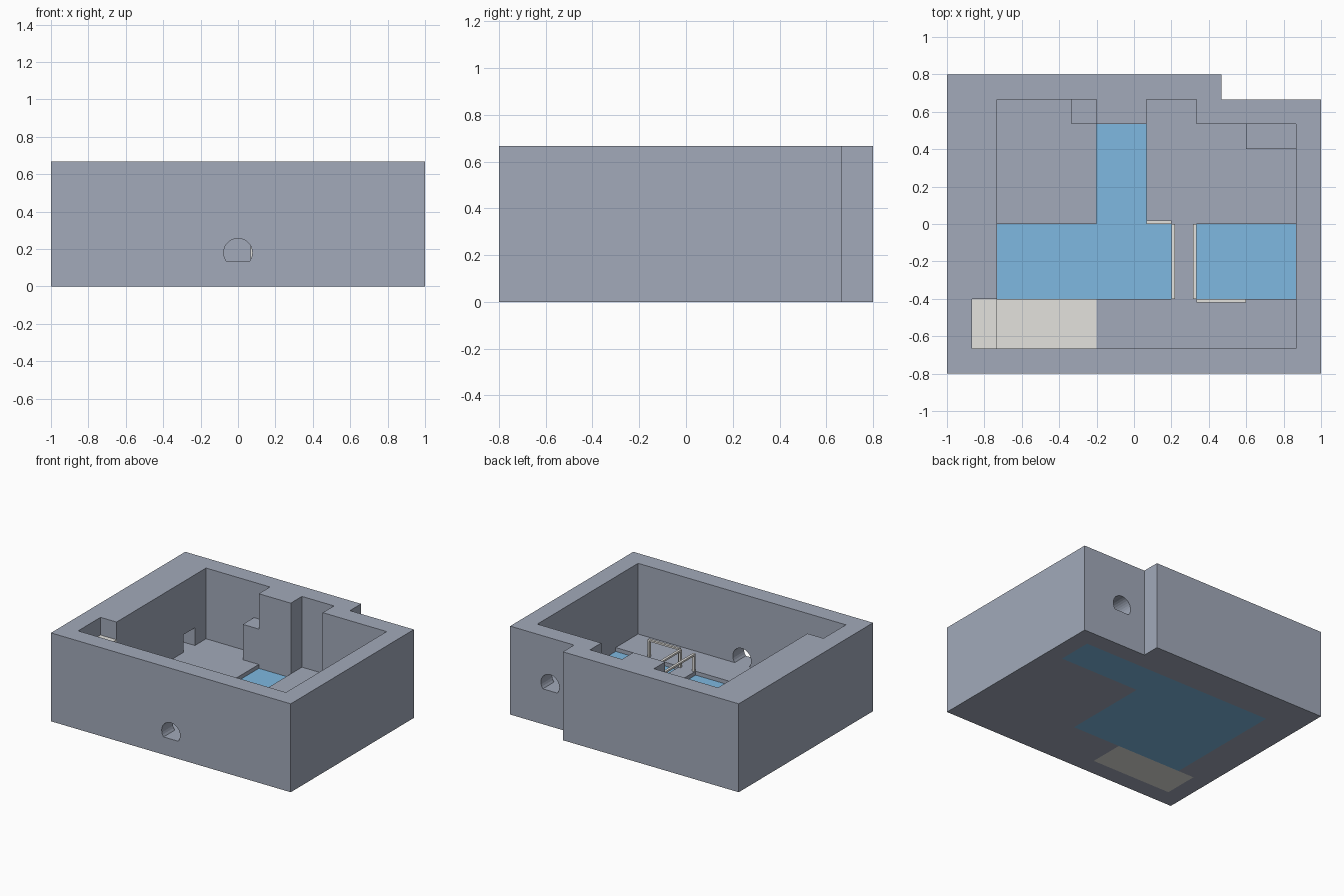
import bpy, bmesh, math
from mathutils import Vector

if "Cube" in bpy.data.objects:
    bpy.data.objects.remove(bpy.data.objects["Cube"])

U = 2 / 15  # one layout unit


def material(name, rgb):
    m = bpy.data.materials.new(name)
    m.diffuse_color = (*rgb, 1)
    m.use_nodes = True
    m.node_tree.nodes["Principled BSDF"].inputs["Base Color"].default_value = m.diffuse_color
    return m


STONE = material("grey_stone", (0.36, 0.40, 0.49))
WATER = material("blue_water", (0.21, 0.48, 0.75))
PALE = material("pale_trim", (0.77, 0.76, 0.73))


def prism(name, pts, lo, hi, mat, axis="z"):
    """Extrude a 2D outline (layout units) along z (xy outline) or y (xz outline)."""
    def at(p, d):
        return Vector((p[0], p[1], d) if axis == "z" else (p[0], d, p[1])) * U
    bm = bmesh.new()
    face = bm.faces.new([bm.verts.new(at(p, lo)) for p in pts])
    ext = bmesh.ops.extrude_face_region(bm, geom=[face])
    moved = [v for v in ext["geom"] if isinstance(v, bmesh.types.BMVert)]
    bmesh.ops.translate(bm, verts=moved, vec=at((0, 0), hi - lo))
    bmesh.ops.recalc_face_normals(bm, faces=bm.faces)
    me = bpy.data.meshes.new(name)
    bm.to_mesh(me)
    bm.free()
    me.materials.append(mat)
    ob = bpy.data.objects.new(name, me)
    bpy.context.collection.objects.link(ob)
    return ob


def box(name, x0, x1, y0, y1, z0, z1, mat):
    return prism(name, [(x0, y0), (x1, y0), (x1, y1), (x0, y1)], z0, z1, mat)


def cut(target, cutter):
    mod = target.modifiers.new("cut", "BOOLEAN")
    mod.operation, mod.solver, mod.object = "DIFFERENCE", "EXACT", cutter
    bpy.context.view_layer.objects.active = target
    bpy.ops.object.modifier_apply(modifier=mod.name)
    bpy.data.objects.remove(cutter)


def arch(cx, floor, y0, y1):
    """Round tunnel with a flat floor."""
    r, drop = 0.575, 0.35
    a = math.asin(drop / r)
    n = 20
    pts = []
    for i in range(n + 1):
        t = -a + (math.pi + 2 * a) * i / n
        pts.append((cx + r * math.cos(t), floor + drop + r * math.sin(t)))
    return prism("tunnel_cutter", pts, y0, y1, STONE, "y")


# Outer block with the notched back right corner
room = prism("room_shell", [(-7.5, -6), (7.5, -6), (7.5, 5), (3.5, 5), (3.5, 6), (-7.5, 6)],
             0, 5, STONE)

# Open room, including the landing bay
cut(room, prism("cavity", [(-6.5, -5), (6.5, -5), (6.5, 4), (2.5, 4), (2.5, 5), (0.5, 5),
                           (0.5, 4), (-1.5, 4), (-1.5, 5), (-5.5, 5), (-5.5, -3), (-6.5, -3)],
                1, 6, STONE))

# Pools and their water
pool_t = [(-5.5, -3), (1.5, -3), (1.5, 0), (0.5, 0), (0.5, 4), (-1.5, 4), (-1.5, 0), (-5.5, 0)]
pool_r = [(2.5, -3), (6.5, -3), (6.5, 0), (2.5, 0)]
for name, pts in (("main_water", pool_t), ("side_water", pool_r)):
    cut(room, prism("pool_cutter", pts, 0.4, 1.5, STONE))
    prism(name, pts, 0.4, 0.78, WATER)

# Raised landing and pale floor, filling the block down to its underside
cut(room, box("stand_cutter", -6.5, -1.5, -5, -3, -1, 1.5, STONE))
prism("landing_and_floor", [(-6.5, 0), (-1.5, 0), (-1.5, 1), (-5.5, 1), (-5.5, 4), (-6.5, 4)],
      -5, -3, PALE, "y")

# Blue basin plate inset in the underside
basin = [(-5.5, -3), (1.5, -3), (1.5, 2), (6.5, 2), (6.5, 4), (-5.5, 4)]
cut(room, prism("basin_cutter", basin, -1, 0.05, STONE))
prism("basin_plate", basin, 0, 0.05, WATER)

# Wall niche and the two tunnels
cut(room, box("niche_cutter", -6.5, -5, 3, 4, 1, 2, STONE))
cut(room, arch(0, 1, -7, -4.5))
cut(room, arch(5, 2, 3.5, 6))

# Low blocks in the back corners
box("tall_block", -2.5, -1.5, 4, 5, 1, 3, STONE)
box("tunnel_step", 4.5, 6.5, 3, 4, 1, 2, STONE)


# Railings along the pool edges: end posts and a top bar
def railing(name, x0, x1, y0, y1):
    t, top = 0.1, 2
    box(name + "_top_bar", x0, x1, y0, y1, top - t, top, PALE)
    if x1 - x0 > y1 - y0:
        ends = [(x0, x0 + t, y0, y1), (x1 - t, x1, y0, y1)]
    else:
        ends = [(x0, x1, y0, y0 + t), (x0, x1, y1 - t, y1)]
    for i, e in enumerate(ends):
        box(f"{name}_post_{i}", *e, 1, top - t, PALE)


railing("bridge_rail_left", 1.5, 1.64, -3, 0)
railing("bridge_rail_right", 2.36, 2.5, -3, 0)
railing("back_rail", 0.5, 1.5, 0, 0.14)
railing("front_rail", 2.5, 4.5, -3.14, -3)
